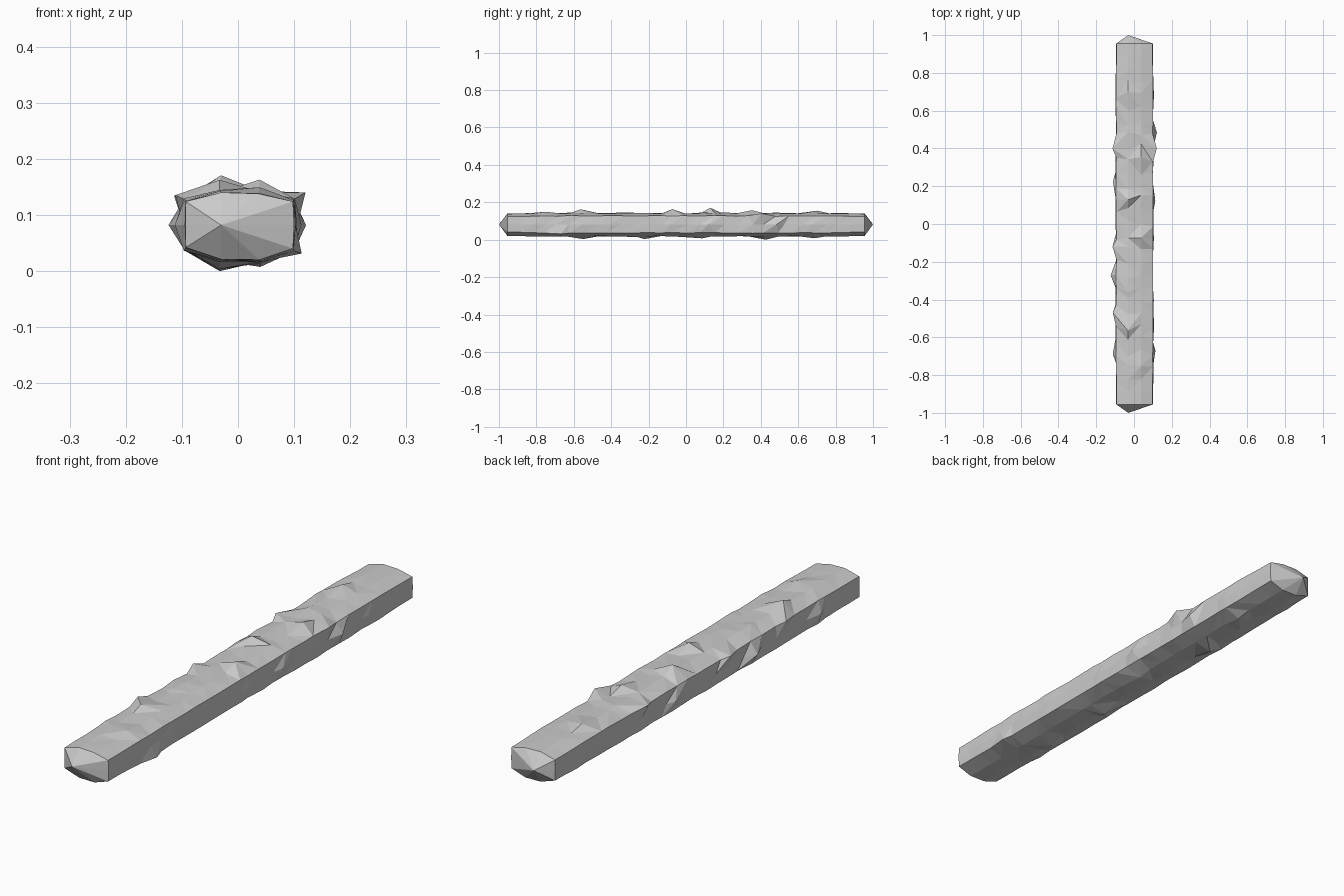
import bpy, bmesh, math, random

cube = bpy.data.objects.get("Cube")
if cube:
    bpy.data.objects.remove(cube, do_unlink=True)

stone = bpy.data.materials.new("pale grey stone")
stone.use_nodes = True
grey = (0.6, 0.6, 0.6, 1)
stone.diffuse_color = grey
stone.node_tree.nodes["Principled BSDF"].inputs["Base Color"].default_value = grey

# Cross-section, counter-clockwise seen from the front
SECTION = [(-.093, .04), (-.03, .019), (.038, .018), (.098, .038), (.1, .08),
           (.098, .122), (.036, .136), (-.03, .138), (-.093, .122), (-.094, .08)]
N = len(SECTION)
RINGS = 29
HALF = 0.955
rng = random.Random(4)

# Main knobs: position along the bar, section point, sideways and upward push
KNOBS = [(.17, 7, 0, .03), (-.53, 7, 0, .018), (-.1, 6, 0, .021), (.31, 6, 0, .016),
         (.65, 7, 0, .01), (-.75, 6, 0, .008), (.38, 1, 0, -.017), (-.53, 1, 0, -.012),
         (.1, 2, 0, -.01), (-.19, 1, 0, -.015), (.65, 2, 0, -.01),
         (.46, 4, .02, 0), (.38, 5, .02, .012), (-.67, 3, .015, -.008), (.17, 4, .012, 0),
         (-.24, 9, -.026, 0), (-.12, 8, -.02, .008), (-.46, 8, -.018, .01),
         (-.67, 9, -.016, 0), (.4, 8, -.02, .01), (.18, 9, -.012, 0)]

bm = bmesh.new()
rings = []
for i in range(RINGS):
    y = -HALF + 2 * HALF * i / (RINGS - 1)
    rough = min(1, (HALF - abs(y)) / .25)
    ring = []
    for k, (x, z) in enumerate(SECTION):
        out = rng.uniform(-.006, .005) * rough
        if k in (4, 9):
            x += math.copysign(out, x)
        else:
            x += math.copysign(out * .6, x)
            z += math.copysign(out, z - .08)
        shift = rng.uniform(-.02, .02) * rough
        for ky, kk, dx, dz in KNOBS:
            if k == kk and abs(y - ky) < HALF / (RINGS - 1):
                x, z = x + dx, z + dz
        ring.append(bm.verts.new((x, y + shift, z)))
    rings.append(ring)

# Chipped triangular facets along the bar
for i, (a, b) in enumerate(zip(rings, rings[1:])):
    for k in range(N):
        j = (k + 1) % N
        if k in (3, 4, 8, 9) or rng.random() < .6:
            tris = ((a[k], a[j], b[j]), (a[k], b[j], b[k]))
        else:
            tris = ((a[k], a[j], b[k]), (a[j], b[j], b[k]))
        for tri in tris:
            bm.faces.new(tri)

# Blunt faceted points at both ends
for ring, y in ((rings[0], -1), (rings[-1], 1)):
    tip = bm.verts.new((-.03, y, .08))
    for k in range(N):
        bm.faces.new((ring[k], ring[(k + 1) % N], tip))

bmesh.ops.recalc_face_normals(bm, faces=bm.faces[:])
low = min(v.co.z for v in bm.verts)
for v in bm.verts:
    v.co.z -= low
mesh = bpy.data.meshes.new("stone_bar")
bm.to_mesh(mesh)
bm.free()
mesh.materials.append(stone)
bar = bpy.data.objects.new("stone_bar", mesh)
bpy.context.collection.objects.link(bar)
